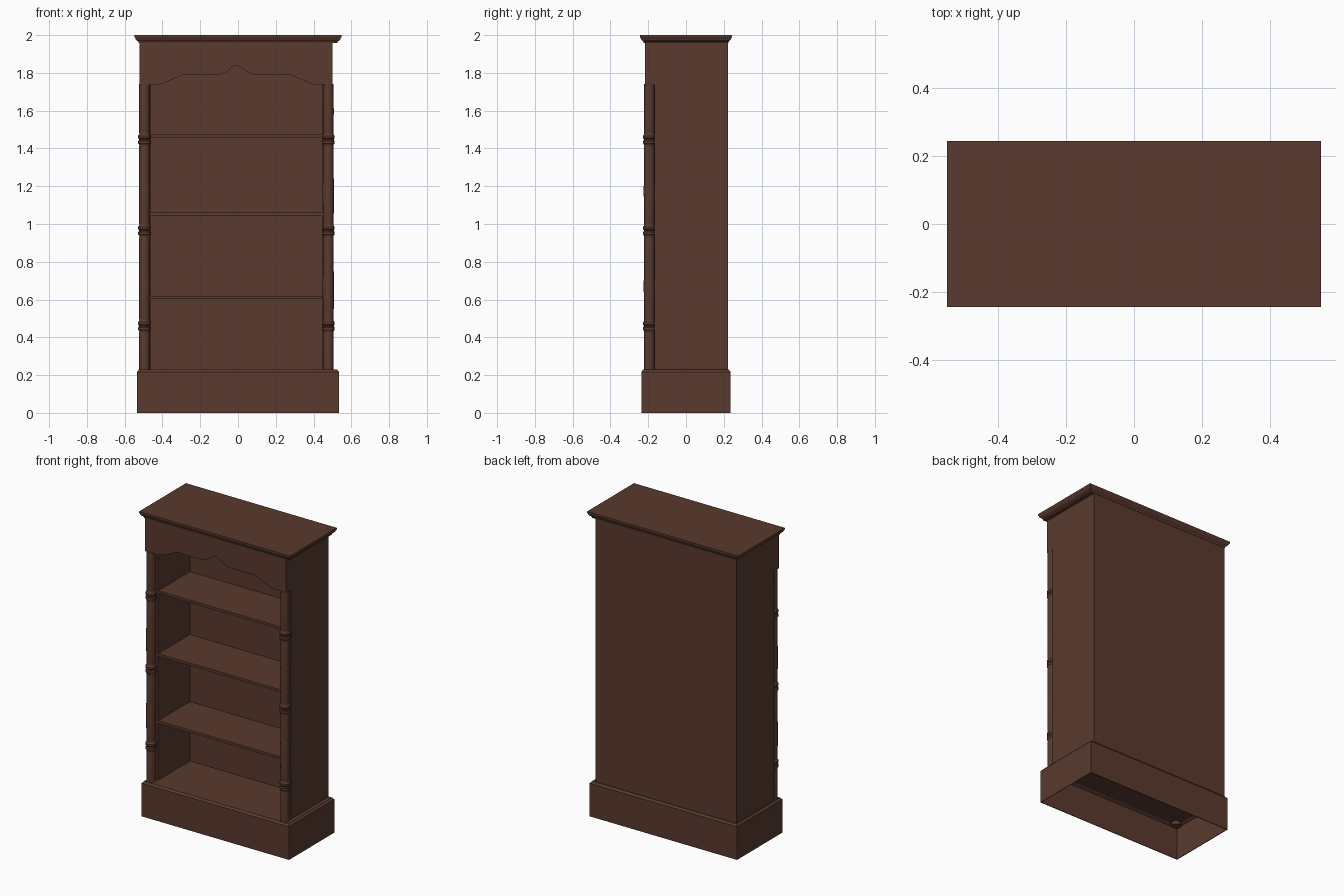
import bpy, bmesh, math

if "Cube" in bpy.data.objects:
    bpy.data.objects.remove(bpy.data.objects["Cube"])

wood = bpy.data.materials.new("dark_brown_wood")
wood.diffuse_color = (0.1, 0.042, 0.027, 1)
wood.use_nodes = True
wood.node_tree.nodes["Principled BSDF"].inputs["Base Color"].default_value = wood.diffuse_color


def finish(bm, name):
    bmesh.ops.recalc_face_normals(bm, faces=bm.faces[:])
    me = bpy.data.meshes.new(name)
    bm.to_mesh(me)
    bm.free()
    ob = bpy.data.objects.new(name, me)
    bpy.context.collection.objects.link(ob)
    me.materials.append(wood)
    return ob


def box(name, x0, x1, y0, y1, z0, z1):
    return stack(name, [(x0, x1, y0, y1, z0), (x0, x1, y0, y1, z1)])


def stack(name, levels):
    """Rectangular loops (x0, x1, y0, y1, z) skinned in order and capped."""
    bm = bmesh.new()
    rings = [[bm.verts.new(p) for p in ((a, c, z), (b, c, z), (b, d, z), (a, d, z))]
             for a, b, c, d, z in levels]
    for r, s in zip(rings, rings[1:]):
        for i in range(4):
            j = (i + 1) % 4
            bm.faces.new((r[i], r[j], s[j], s[i]))
    bm.faces.new(rings[0])
    bm.faces.new(rings[-1])
    return finish(bm, name)


def sym(hx, hy, z):
    return (-hx, hx, -hy, hy, z)


# Main dimensions
L, R, IL, IR = -0.522, 0.50, -0.463, 0.448     # carcass outer and inner x
F, FI, BI, B = -0.218, -0.166, 0.163, 0.222    # front, recessed front, inner back, back
CX = (IL + IR) / 2

# Hollow plinth with chamfered top: inner ceiling, inner wall, outer wall, top
stack("plinth", [sym(0.515, 0.215, 0.222), sym(0.532, 0.232, 0.212), sym(0.532, 0.232, 0),
                 sym(0.536, 0.236, 0), sym(0.536, 0.236, 0.217), sym(0.524, 0.226, 0.23)])

# Carcass
box("left_side", L, IL, FI, B, 0.228, 1.965)
box("right_side", IR, R, FI, B, 0.228, 1.965)
box("back_panel", IL, IR, BI, B, 0.228, 1.965)
box("top_panel", IL, IR, FI, BI, 1.94, 1.965)

# Shelves
for i, z in enumerate((0.62, 1.06, 1.473)):
    box(f"shelf_{i + 1}", IL, IR, FI, BI, z - 0.017, z)

# Scalloped header board
half = [(0.018, 1.834), (0.05, 1.81), (0.065, 1.8), (0.092, 1.791), (0.28, 1.791),
        (0.34, 1.766), (0.395, 1.742), (0.42, 1.737)]
edge = [(-x, z) for x, z in reversed(half)] + [(0, 1.837)] + half
outline = [(L, 1.737)] + [(CX + x, z) for x, z in edge] + [(R, 1.737), (R, 1.965), (L, 1.965)]
bm = bmesh.new()
face = bm.faces.new([bm.verts.new((x, F, z)) for x, z in outline])
ext = bmesh.ops.extrude_face_region(bm, geom=[face])
bmesh.ops.translate(bm, vec=(0, FI - F, 0),
                    verts=[v for v in ext["geom"] if isinstance(v, bmesh.types.BMVert)])
finish(bm, "scalloped_header")

# Crown moulding
stack("crown", [sym(0.525, 0.224, 1.957), sym(0.527, 0.226, 1.965), sym(0.532, 0.23, 1.969),
                sym(0.540, 0.236, 1.975), sym(0.544, 0.24, 1.984), sym(0.548, 0.243, 1.99),
                sym(0.548, 0.243, 2.0)])

# Turned corner columns: double rings at three heights, slight swell between
profile = [(0.028, 0.2)]
for zc in (0.46, 0.965, 1.447):
    profile += [(0.028, zc - 0.16), (0.0285, zc - 0.04), (0.027, zc - 0.03)]
    for s in (-0.014, 0.014):
        profile += [(0.029, zc + s - 0.012), (0.0335, zc + s - 0.006),
                    (0.0335, zc + s + 0.006), (0.029, zc + s + 0.012)]
    profile += [(0.027, zc + 0.03), (0.0285, zc + 0.04), (0.030, zc + 0.22)]
profile[-1] = (0.029, 1.6)
profile.append((0.028, 1.74))
SEG = 24
for side, x in (("left", -0.495), ("right", 0.478)):
    bm = bmesh.new()
    rings = []
    for r, z in profile:
        rings.append([bm.verts.new((x + r * math.cos(2 * math.pi * k / SEG),
                                    -0.194 + r * math.sin(2 * math.pi * k / SEG), z))
                      for k in range(SEG)])
    for a, b in zip(rings, rings[1:]):
        for k in range(SEG):
            j = (k + 1) % SEG
            bm.faces.new((a[k], a[j], b[j], b[k]))
    bm.faces.new(rings[0])
    bm.faces.new(rings[-1])
    ob = finish(bm, f"{side}_column")
    bpy.ops.object.select_all(action='DESELECT')
    ob.select_set(True)
    bpy.context.view_layer.objects.active = ob
    bpy.ops.object.shade_smooth_by_angle(angle=math.radians(35))
